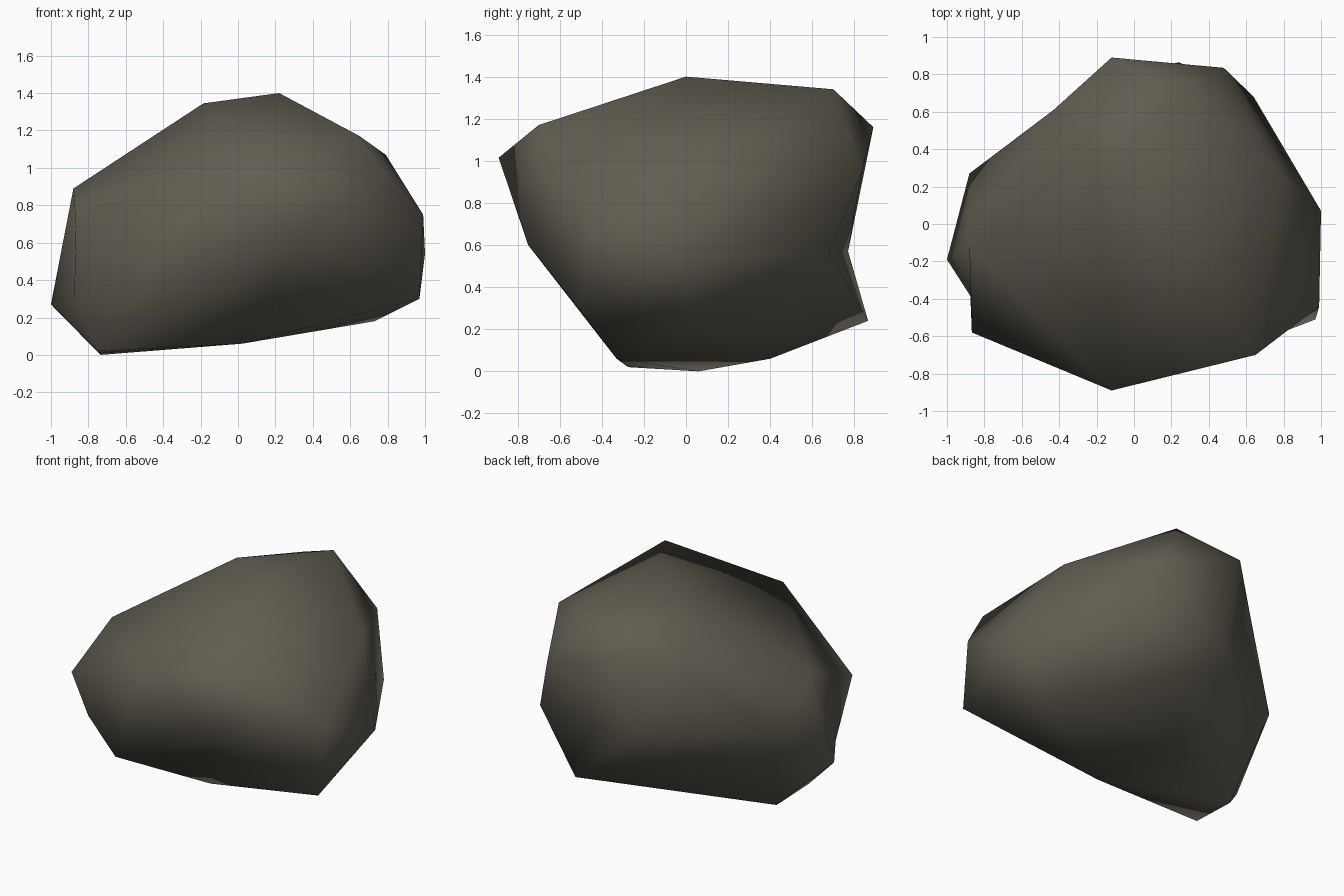
import bpy
import bmesh

cube = bpy.data.objects.get("Cube")
if cube:
    bpy.data.objects.remove(cube, do_unlink=True)

# Corners that bound the two shallow creases
brow = (.65, -.7, 1.17)
front_foot = (.97, -.51, .3)
right_shoulder = (-.867, -.58, .69)
right_tip = (-1, -.19, .27)

# Other corner points of the boulder, grouped from top to bottom
crown = [(.22, 0, 1.4), (.24, .7, 1.34), (-.185, .25, 1.345),
         (.79, .26, 1.07), (-.12, -.89, 1.015)]
waist = [(-.88, -.12, .89), (.99, -.44, .75), (.35, -.75, .6), (1, .07, .54)]
base = [(-.875, -.385, .31), (.73, 0, .18), (.02, -.33, .06),
        (0, .4, .06), (-.745, -.275, .02), (-.735, .06, 0)]

# Corners that surround the hollow at the back, and its deepest point
hollow_rim = [(-.12, .89, 1.16), (.48, .835, .95), (.64, .68, .56),
              (.24, .865, .24), (-.88, .27, .6), (-.43, .61, 1.04)]
hollow_centre = (-.1, .77, .57)


def make_material(name, colour):
    material = bpy.data.materials.new(name)
    material.use_nodes = True
    material.diffuse_color = colour
    shader = next(n for n in material.node_tree.nodes if n.type == 'BSDF_PRINCIPLED')
    shader.inputs["Base Color"].default_value = colour
    shader.inputs["Roughness"].default_value = .9
    return material


def is_any(vert, points):
    return any((vert.co - type(vert.co)(p)).length < .001 for p in points)


def wrap_points(bm, points):
    """Stretch a convex skin of triangles over the points."""
    verts = [bm.verts.new(p) for p in points]
    result = bmesh.ops.convex_hull(bm, input=verts, use_existing_faces=False)
    unused = {g for g in result["geom_interior"] + result["geom_unused"]
              if isinstance(g, bmesh.types.BMVert)}
    bmesh.ops.delete(bm, geom=list(unused), context='VERTS')
    bmesh.ops.triangulate(bm, faces=bm.faces[:])


def press_hollow(bm, rim, centre):
    """Replace the skin inside the rim with a fan around a sunken point."""
    inside = [f for f in bm.faces if all(is_any(v, rim) for v in f.verts)]
    bmesh.ops.delete(bm, geom=inside, context='FACES')
    middle = bm.verts.new(centre)
    for edge in [e for e in bm.edges if e.is_boundary]:
        bm.faces.new((*edge.verts, middle))


def crease(bm, *ends):
    """Turn the ridge between two corners into a shallow valley."""
    ridge = [e for e in bm.edges if all(is_any(v, ends) for v in e.verts)]
    bmesh.ops.rotate_edges(bm, edges=ridge, use_ccw=False)


# Boulder
bm = bmesh.new()
wrap_points(bm, crown + waist + base + hollow_rim
            + [brow, front_foot, right_shoulder, right_tip])
press_hollow(bm, hollow_rim, hollow_centre)
bmesh.ops.recalc_face_normals(bm, faces=bm.faces[:])
crease(bm, brow, front_foot)
crease(bm, right_shoulder, right_tip)
for face in bm.faces:
    face.smooth = True

mesh = bpy.data.meshes.new("boulder")
bm.to_mesh(mesh)
bm.free()
mesh.materials.append(make_material("olive grey stone", (.12, .109, .082, 1)))
boulder = bpy.data.objects.new("boulder", mesh)
bpy.context.collection.objects.link(boulder)

# Broad faces lead the smooth shading
shading = boulder.modifiers.new("broad_face_shading", 'WEIGHTED_NORMAL')
shading.mode = 'FACE_AREA'
